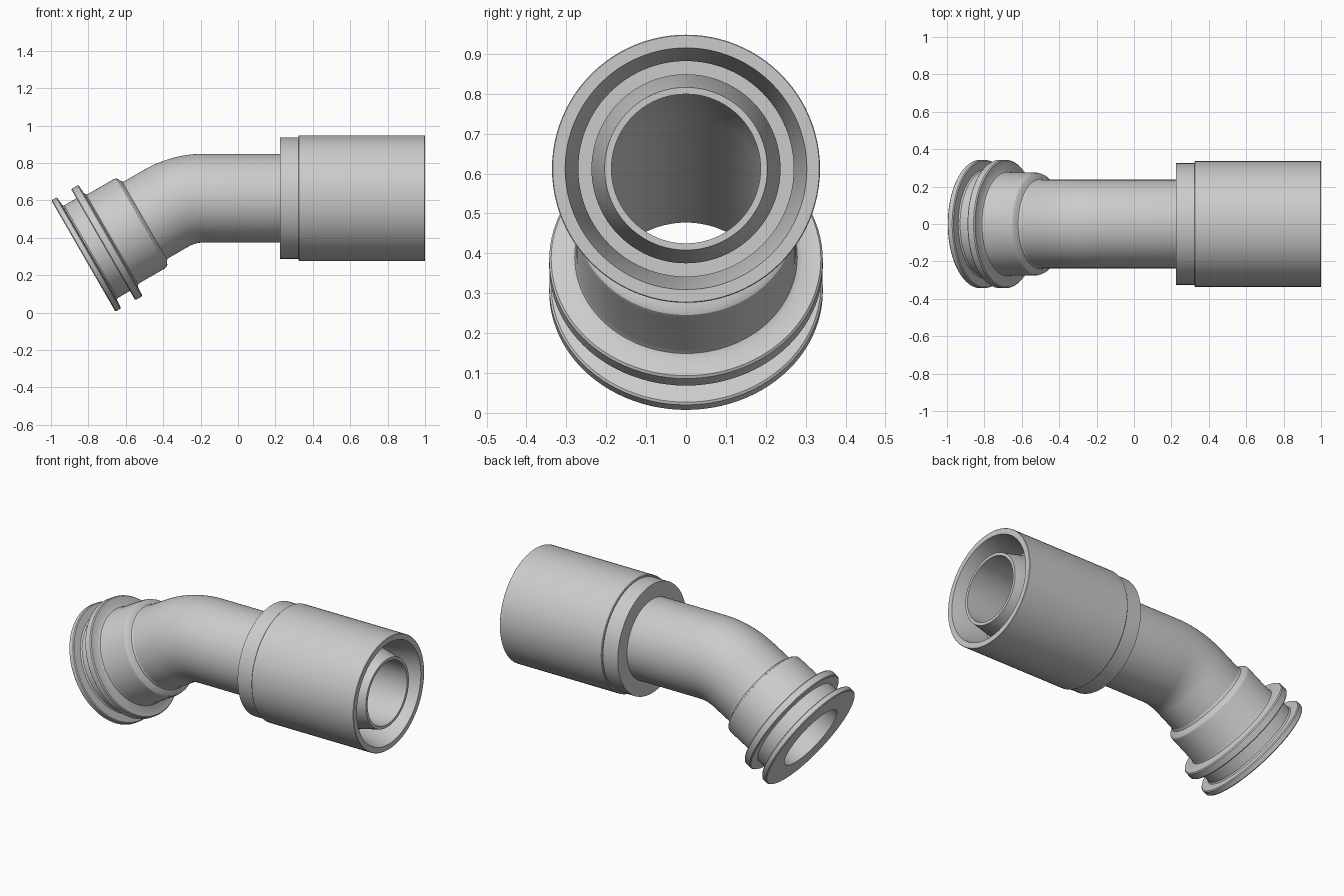
import bpy
import bmesh
import math
from mathutils import Vector

cube = bpy.data.objects.get("Cube")
if cube:
    bpy.data.objects.remove(cube, do_unlink=True)

steel = bpy.data.materials.new("light_grey_steel")
steel.use_nodes = True
grey = (0.6, 0.6, 0.6, 1)
steel.diffuse_color = grey
steel.node_tree.nodes["Principled BSDF"].inputs["Base Color"].default_value = grey

# Centre line: straight along x, a 30 degree bend, then a straight leg
AXIS_Z = 0.612
BEND_X = -0.18
BEND_R = 0.41
BEND = math.radians(30)
ARC = BEND_R * BEND
END = BEND_X - ARC - 0.51
SIDES = 96


def frame(u):
    """Point on the centre line and the ring's upward direction."""
    a = min(max((BEND_X - u) / BEND_R, 0), BEND)
    up = Vector((-math.sin(a), 0, math.cos(a)))
    along = Vector((math.cos(a), 0, math.sin(a)))
    point = Vector((BEND_X, 0, AXIS_Z - BEND_R)) + up * BEND_R
    if u > BEND_X:
        point += along * (u - BEND_X)
    elif u < BEND_X - ARC:
        point += along * (u - BEND_X + ARC)
    return point, up


def turned(name, profile):
    """Sweep a closed (distance, radius) profile round the centre line."""
    bm = bmesh.new()
    rings = []
    for u, r in profile:
        point, up = frame(u)
        ring = []
        for i in range(SIDES):
            t = math.tau * i / SIDES
            side = Vector((0, math.sin(t), 0))
            ring.append(bm.verts.new(point + r * (up * math.cos(t) + side)))
        rings.append(ring)
    for k, a in enumerate(rings):
        b = rings[(k + 1) % len(rings)]
        for i in range(SIDES):
            j = (i + 1) % SIDES
            bm.faces.new((a[i], a[j], b[j], b[i]))
    bmesh.ops.recalc_face_normals(bm, faces=bm.faces)
    mesh = bpy.data.meshes.new(name)
    bm.to_mesh(mesh)
    bm.free()
    mesh.materials.append(steel)
    obj = bpy.data.objects.new(name, mesh)
    bpy.context.collection.objects.link(obj)
    bpy.ops.object.select_all(action="DESELECT")
    obj.select_set(True)
    bpy.context.view_layer.objects.active = obj
    bpy.ops.object.shade_smooth_by_angle(angle=math.radians(30))
    return obj


# Bent pipe with its tapered nozzle
bend_steps = [BEND_X - ARC * i / 16 for i in range(17)]
leg = END + 0.3
outer = [(leg, 0.237)] + [(u, 0.237) for u in reversed(bend_steps)]
outer += [(0.84, 0.237), (0.99, 0.204)]
inner = [(0.99, 0.187), (0.3, 0.187), (0.25, 0.202)]
inner += [(u, 0.202) for u in bend_steps] + [(leg, 0.202)]
turned("bent_pipe", outer + inner)

# Grooved flange on the lower end
flange = [
    (0, 0.202), (0, 0.338), (0.005, 0.343), (0.03, 0.343), (0.035, 0.338),
    (0.038, 0.292), (0.046, 0.286), (0.122, 0.286), (0.122, 0.338),
    (0.127, 0.343), (0.162, 0.343), (0.168, 0.338), (0.17, 0.292),
    (0.177, 0.279), (0.19, 0.275), (0.345, 0.275), (0.358, 0.272),
    (0.366, 0.264), (0.371, 0.252), (0.378, 0.241), (0.392, 0.236),
    (0.392, 0.202),
]
turned("end_flange", [(END + s, r) for s, r in flange])

# Outer sleeve with a stepped back collar and tapered mouth
turned("coupling_sleeve", [
    (0.225, 0.22), (0.225, 0.325), (0.323, 0.325), (0.323, 0.332),
    (0.327, 0.336), (0.998, 0.336), (1, 0.334), (1, 0.303),
    (0.85, 0.27), (0.8, 0.27), (0.8, 0.22),
])
